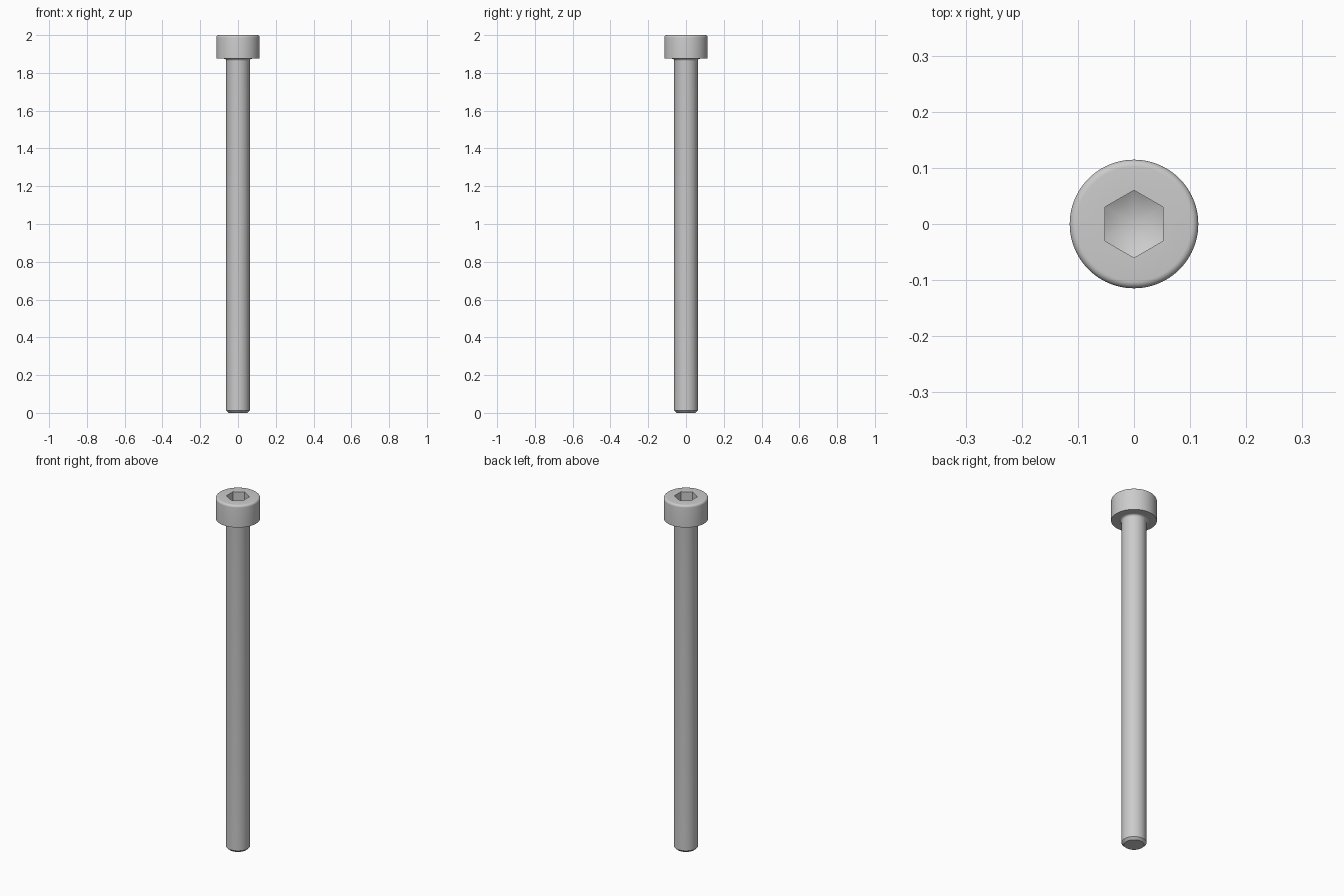
import bpy
import bmesh
from math import cos, sin, tan, pi, radians

cube = bpy.data.objects.get("Cube")
if cube:
    bpy.data.objects.remove(cube, do_unlink=True)

SEGMENTS = 96
TOP, HEAD_BASE = 2.0, 1.875
HEAD_R, SHANK_R, FILLET_R = 0.1146, 0.0625, 0.075
HEX_R, SOCKET_DEPTH = 0.0601, 0.054

steel = bpy.data.materials.new("steel grey")
steel.use_nodes = True
grey = (0.6, 0.6, 0.6, 1)
steel.diffuse_color = grey
steel.node_tree.nodes["Principled BSDF"].inputs["Base Color"].default_value = grey


def arc(cx, cz, r, start, end, steps=6):
    """Profile points (radius, height) along an arc, angles in degrees."""
    angles = [radians(start + (end - start) * i / steps) for i in range(steps + 1)]
    return [(cx + r * cos(a), cz + r * sin(a)) for a in angles]


def lathe(name, rings):
    """Skin rings; each is a (radius, height) pair or a function of the angle."""
    bm = bmesh.new()
    previous = None
    for ring in rings:
        if not callable(ring) and ring[0] == 0:
            current = [bm.verts.new((0, 0, ring[1]))] * SEGMENTS
        else:
            current = []
            for i in range(SEGMENTS):
                a = 2 * pi * i / SEGMENTS
                r, z = ring(a) if callable(ring) else ring
                current.append(bm.verts.new((r * cos(a), r * sin(a), z)))
        if previous:
            for i in range(SEGMENTS):
                j = (i + 1) % SEGMENTS
                corners = (previous[i], previous[j], current[j], current[i])
                bm.faces.new(list(dict.fromkeys(corners)))
        previous = current
    mesh = bpy.data.meshes.new(name)
    bm.to_mesh(mesh)
    bm.free()
    mesh.materials.append(steel)
    obj = bpy.data.objects.new(name, mesh)
    bpy.context.collection.objects.link(obj)
    bpy.ops.object.select_all(action="DESELECT")
    obj.select_set(True)
    bpy.context.view_layer.objects.active = obj
    bpy.ops.object.shade_smooth_by_angle(angle=radians(30))
    return obj


def hex_radius(a):
    # Corners point along +y and -y
    offset = (a + pi / 6) % (pi / 3) - pi / 6
    return HEX_R * cos(pi / 6) / cos(offset)


def socket_rim(a):
    return hex_radius(a), TOP


def socket_floor(a):
    # Hexagonal walls meet a drilled conical floor
    r = hex_radius(a)
    return r, TOP - SOCKET_DEPTH - (HEX_R - r) * tan(pi / 6)


# Head: flat underside, straight side, rounded top edge, hexagonal socket
edge = 0.0125
lathe("head",
      [(FILLET_R, HEAD_BASE), (HEAD_R, HEAD_BASE)]
      + arc(HEAD_R - edge, TOP - edge, edge, 0, 90)
      + [socket_rim, socket_floor, (0, TOP - SOCKET_DEPTH - HEX_R * tan(pi / 6))])

# Shank: chamfered tip, plain rod, fillet into the head
fillet = FILLET_R - SHANK_R
lathe("shank",
      [(0, 0), (SHANK_R - 0.012, 0), (SHANK_R, 0.012)]
      + arc(FILLET_R, HEAD_BASE - fillet, fillet, 180, 90))
